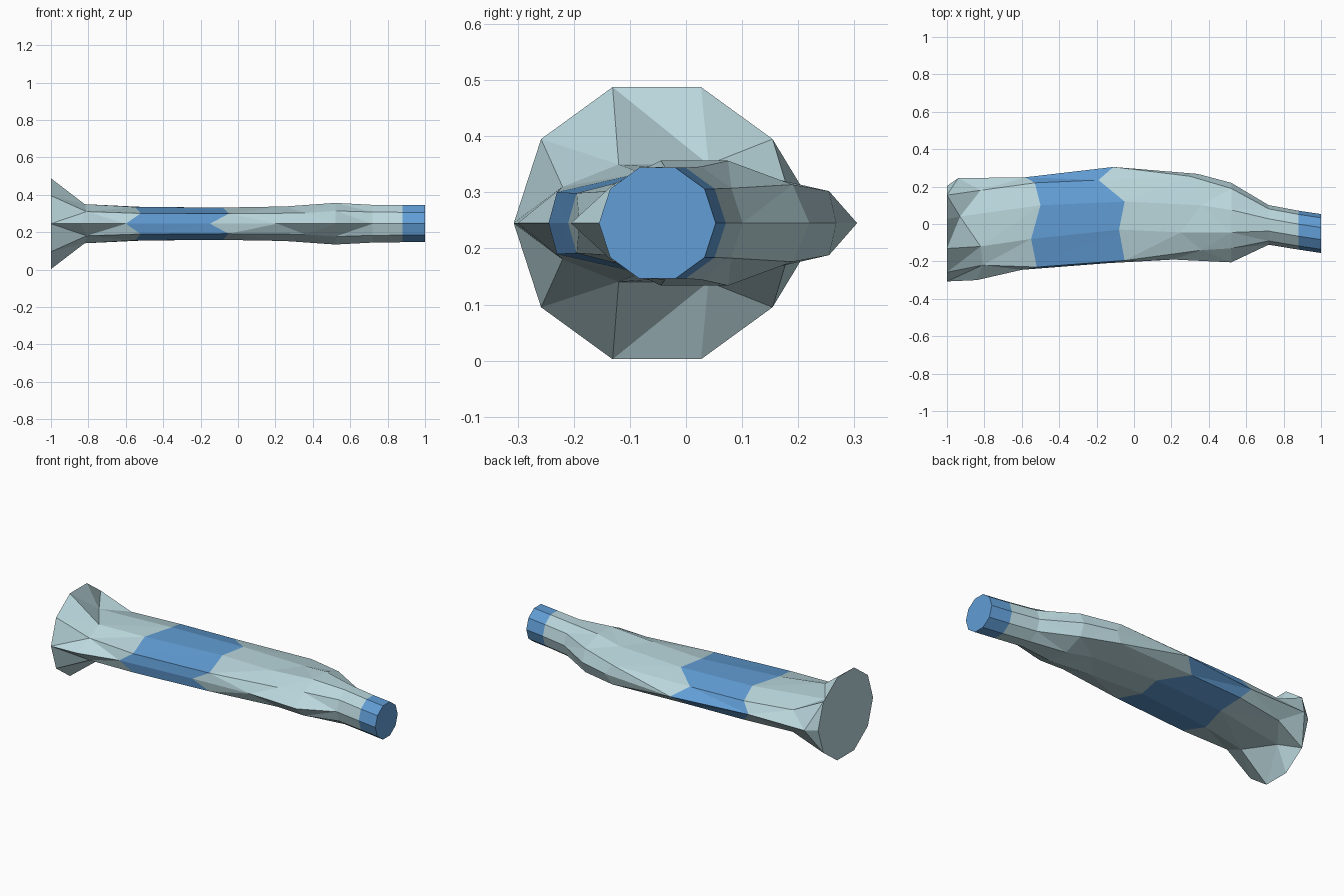
import bpy
import bmesh
import math

SIDES = 10
MID_Z = 0.245

default_cube = bpy.data.objects.get("Cube")
if default_cube:
    bpy.data.objects.remove(default_cube, do_unlink=True)


def make_material(name, colour):
    material = bpy.data.materials.new(name)
    material.use_nodes = True
    material.diffuse_color = colour
    material.node_tree.nodes["Principled BSDF"].inputs["Base Color"].default_value = colour
    return material


pale_glass = make_material("pale aqua", (0.49, 0.68, 0.72, 1))
blue_band = make_material("band blue", (0.12, 0.34, 0.67, 1))


def round_section(x, centre_y, radius):
    """Regular section, listed from the back edge over the top to the front edge."""
    half = SIDES // 2 + 1
    ys = [centre_y + radius * math.cos(math.tau * k / SIDES) for k in range(half)]
    return [x] * half, ys, radius


def add_ring(bm, section):
    """Mirror a half section below the middle height to close the ring."""
    xs, ys, height = section
    ring = []
    for k in range(SIDES):
        column = min(k, SIDES - k)
        z = MID_Z + height * math.sin(math.tau * k / SIDES)
        ring.append(bm.verts.new((xs[column], ys[column], z)))
    return ring


# Sections from flared foot to mouth: x and y of each half-ring point, height radius
foot = round_section(-1, -0.052, 0.255)
neck = ([-.94, -.82, -.93, -.82, -.81, -.84], [.245, .18, .04, -.12, -.22, -.3], .11)
band_start = ([-.58, -.53, -.5, -.55, -.52, -.6], [.25, .22, .1, -.08, -.23, -.245], .094)
band_end = ([-.11, -.19, -.05, -.08, -.05, -.15], [.305, .235, .12, -.03, -.195, -.21], .091)
belly = ([.34, .3, .36, .25, .36, .21], [.268, .255, .1, -.045, -.14, -.19], .097)
shoulder = ([.52] * 6, [.22, .19, .075, -.045, -.13, -.205], .117)
throat = round_section(0.72, -0.005, 0.106)
lip = round_section(0.88, -0.033, 0.104)
mouth = round_section(1, -0.051, 0.104)

# Each span carries the colour of the faces that lead up to its section
spans = [(foot, 0), (neck, 0), (band_start, 0), (band_end, 1), (belly, 0),
         (shoulder, 0), (throat, 0), (lip, 0), (mouth, 1)]

bm = bmesh.new()
rings = [add_ring(bm, section) for section, colour in spans]
for i in range(1, len(rings)):
    lower, upper = rings[i - 1], rings[i]
    for k in range(SIDES):
        j = (k + 1) % SIDES
        face = bm.faces.new((lower[k], lower[j], upper[j], upper[k]))
        face.material_index = spans[i][1]

# Facet the crooked wall, then close both ends
bmesh.ops.triangulate(bm, faces=bm.faces[:], quad_method="SHORT_EDGE")
bm.faces.new(rings[0])
bm.faces.new(rings[-1]).material_index = 1
bmesh.ops.recalc_face_normals(bm, faces=bm.faces[:])

mesh = bpy.data.meshes.new("faceted_tube")
bm.to_mesh(mesh)
bm.free()
mesh.materials.append(pale_glass)
mesh.materials.append(blue_band)
tube = bpy.data.objects.new("faceted_tube", mesh)
bpy.context.collection.objects.link(tube)
